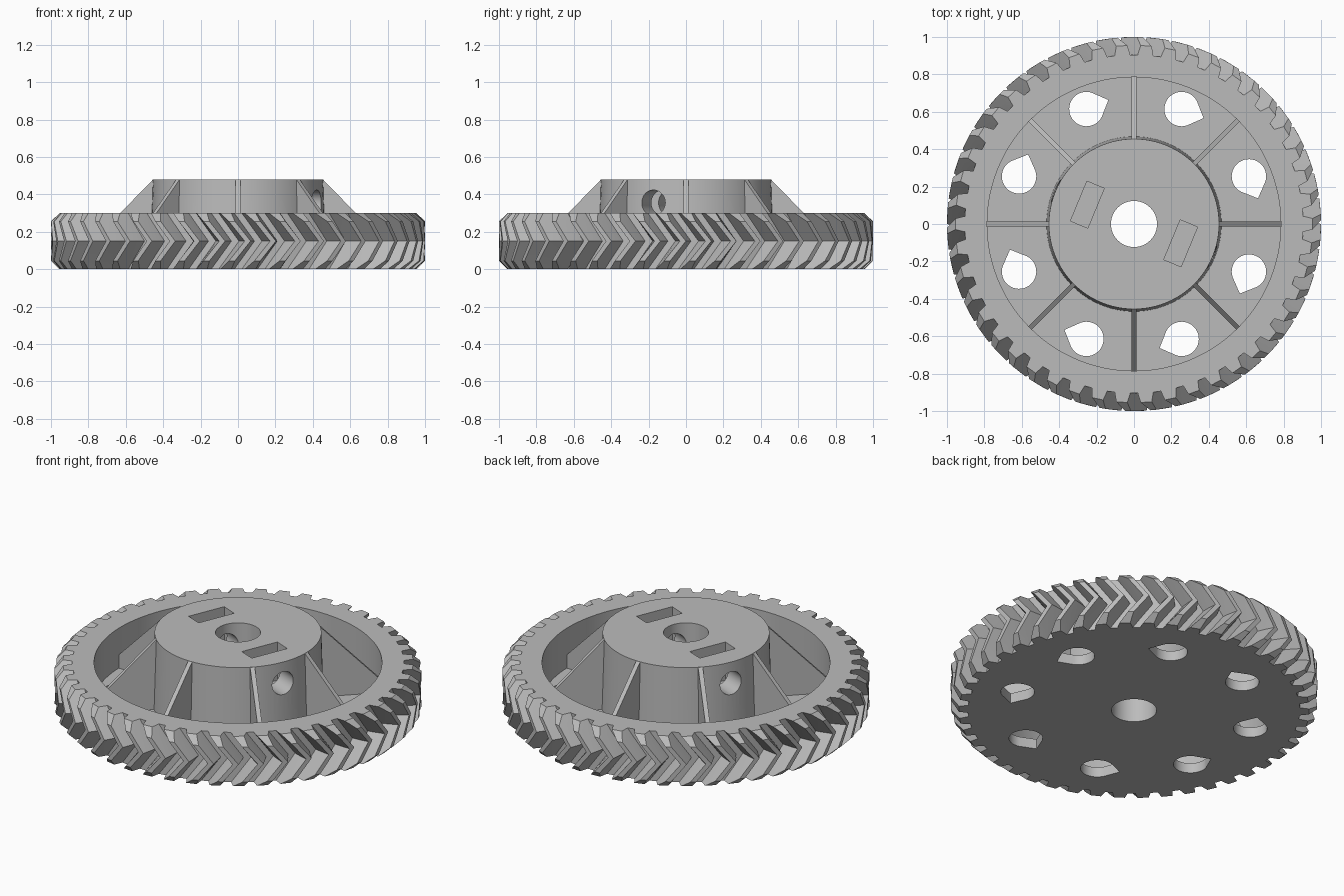
import bpy, bmesh, math
from mathutils import Matrix, Vector

if "Cube" in bpy.data.objects:
    bpy.data.objects.remove(bpy.data.objects["Cube"])

TEETH = 46
PITCH = math.tau / TEETH
HEIGHT, FLOOR, HUB_TOP = 0.30, 0.06, 0.48
ROOT, MID, TIP = 0.905, 0.945, 1.0
RIM_INNER, BORE = 0.785, 0.123
SCREW_ANGLE = math.radians(-22.5)

grey = bpy.data.materials.new("plain grey")
grey.use_nodes = True
grey.diffuse_color = (0.5, 0.5, 0.5, 1)
grey.node_tree.nodes["Principled BSDF"].inputs["Base Color"].default_value = (0.5, 0.5, 0.5, 1)


def make_object(name, bm):
    bmesh.ops.recalc_face_normals(bm, faces=bm.faces)
    mesh = bpy.data.meshes.new(name)
    bm.to_mesh(mesh)
    bm.free()
    mesh.materials.append(grey)
    obj = bpy.data.objects.new(name, mesh)
    bpy.context.collection.objects.link(obj)
    return obj


def loft(name, rings):
    """Closed solid through matching rings of points."""
    bm = bmesh.new()
    rows = [[bm.verts.new(p) for p in ring] for ring in rings]
    n = len(rows[0])
    for low, high in zip(rows, rows[1:]):
        for i in range(n):
            j = (i + 1) % n
            bm.faces.new((low[i], low[j], high[j], high[i]))
    bm.faces.new(rows[0][::-1])
    bm.faces.new(rows[-1])
    return make_object(name, bm)


def prism(name, outline, z0, z1, matrix=Matrix()):
    return loft(name, [[matrix @ Vector((x, y, z)) for x, y in outline] for z in (z0, z1)])


def circle(radius, n=96):
    return [(radius * math.cos(math.tau * i / n), radius * math.sin(math.tau * i / n))
            for i in range(n)]


def turn(angle):
    return Matrix.Rotation(angle, 4, 'Z')


def cut(target, cutters):
    """Subtract each cutter, then drop it."""
    for cutter in cutters:
        cutter.hide_render = True
        mod = target.modifiers.new("cut", 'BOOLEAN')
        mod.operation, mod.solver, mod.object = 'DIFFERENCE', 'EXACT', cutter
        bpy.context.view_layer.objects.active = target
        bpy.ops.object.modifier_apply(modifier=mod.name)
        bpy.data.objects.remove(cutter)


def smooth(obj):
    bpy.ops.object.select_all(action='DESELECT')
    obj.select_set(True)
    bpy.context.view_layer.objects.active = obj
    bpy.ops.object.shade_smooth_by_angle(angle=math.radians(20))


# Herringbone toothed body: chevron twist, tips chamfered at both ends
def tooth_ring(z, tip, twist):
    tip_half = 0.034 - 0.018 * (tip - MID) / (TIP - MID)
    half = [(ROOT, 0.046), (MID, 0.034), (tip, tip_half)]
    profile = [(r, -a) for r, a in half] + [(r, a) for r, a in reversed(half)]
    ring = []
    for i in range(TEETH):
        centre = -math.pi / 2 + (i + 0.5) * PITCH + twist
        ring += [(r * math.cos(centre + a), r * math.sin(centre + a), z) for r, a in profile]
    return ring


TWIST, CHAMFER, END_TIP = 0.12, 0.045, 0.955
middle = HEIGHT / 2
levels = [(0, END_TIP), (CHAMFER, TIP), (middle, TIP), (HEIGHT - CHAMFER, TIP), (HEIGHT, END_TIP)]
body = loft("toothed_body", [tooth_ring(z, tip, TWIST * (1 - abs(z - middle) / middle))
                             for z, tip in levels])

# Recess, bore and eight teardrop openings in the web
R = 0.092
arc = [math.radians(50 + 260 * i / 32) for i in range(33)]
teardrop = [(R * math.cos(a), R * math.sin(a)) for a in arc] + [(0.127, 0)]
cutters = [prism("recess_cutter", circle(RIM_INNER, 128), FLOOR, 1),
           prism("bore_cutter", circle(BORE), -1, 1)]
for k in range(8):
    angle = math.radians(22.5 + 45 * k)
    place = turn(angle) @ Matrix.Translation((0.665, 0, 0)) @ turn(-math.pi / 2)
    cutters.append(prism("opening_cutter", teardrop, -1, 1, place))
cut(body, cutters)
smooth(body)

# Slightly tapered hub with bore, cross screw hole and two nut slots
hub = loft("hub", [[(x, y, z) for x, y in circle(r)]
                   for r, z in ((0.468, FLOOR - 0.02), (0.455, HUB_TOP))])
lay = Matrix.Translation((0, 0, 0.355)) @ turn(SCREW_ANGLE) @ Matrix.Rotation(math.pi / 2, 4, 'Y')
slot = [(0.22, -0.115), (0.32, -0.115), (0.32, 0.115), (0.22, 0.115)]
cut(hub, [prism("bore_cutter", circle(BORE), -1, 1),
          prism("screw_cutter", circle(0.068, 40), -0.7, 0.7, lay)] +
         [prism("slot_cutter", slot, 0.25, 1, turn(SCREW_ANGLE + k * math.pi)) for k in (0, 1)])
smooth(hub)

# Eight sloping ribs from hub to rim
rib = [(0.43, FLOOR - 0.02), (0.79, FLOOR - 0.02), (0.79, 0.135), (0.455, 0.479), (0.43, 0.479)]
upright = Matrix.Rotation(math.pi / 2, 4, 'X')
for k in range(8):
    prism("rib_%d" % (k + 1), rib, -0.013, 0.013, turn(math.radians(45 * k)) @ upright)
